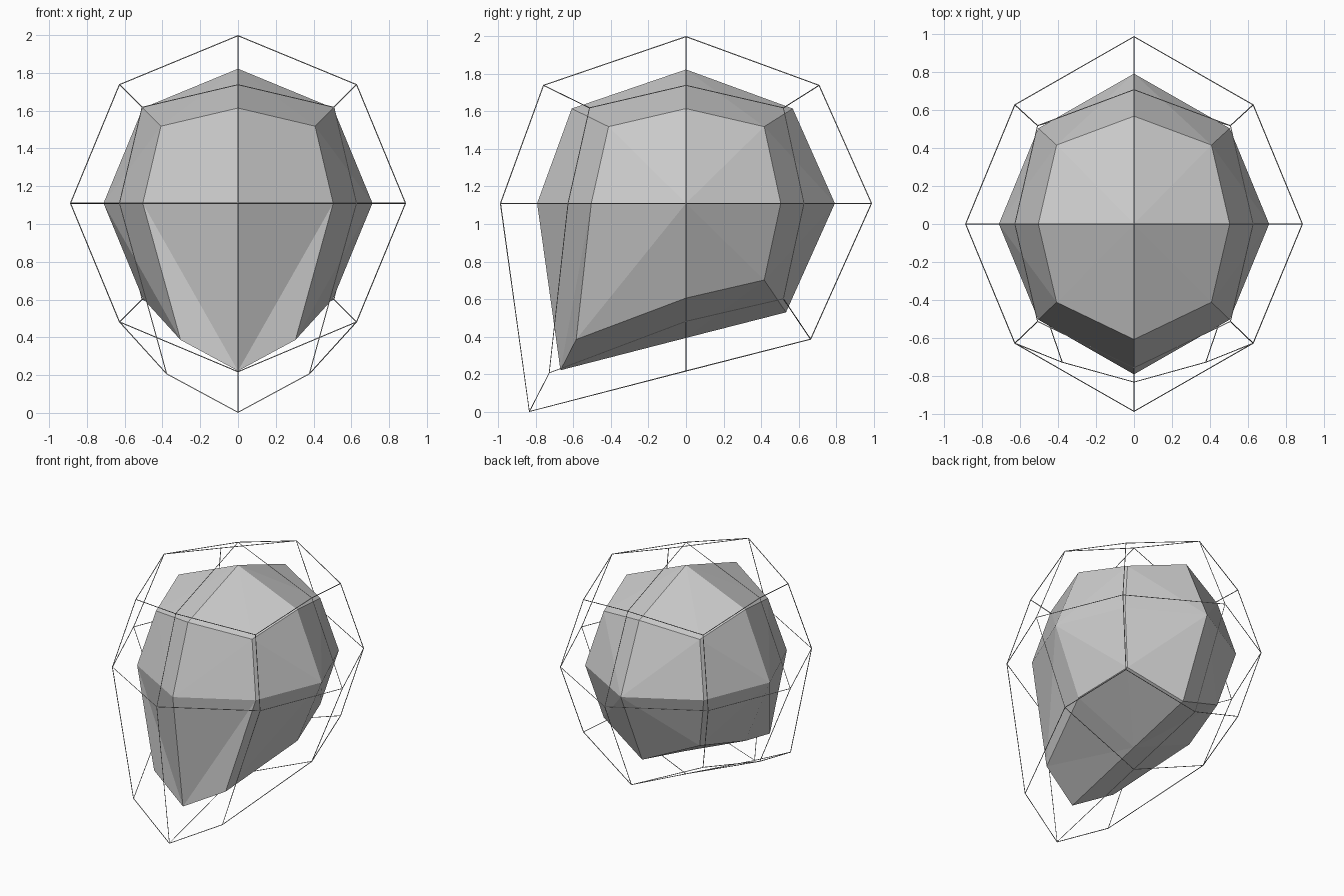
import bpy, bmesh
from mathutils import Vector

if "Cube" in bpy.data.objects:
    bpy.data.objects.remove(bpy.data.objects["Cube"])

CENTRE = Vector((0, 0, 1.11))

# Positions keyed by grid direction (|x|, y, z) of a once-divided cube
SHAPE = {
    (0, 0, 1): (0, 0, 2.0),       (0, 0, -1): (0, 0, 0.215),
    (1, 0, 0): (0.89, 0, 1.11),
    (0, -1, 0): (0, -0.99, 1.11), (0, 1, 0): (0, 0.99, 1.11),
    (1, 0, 1): (0.63, 0, 1.74),   (1, 0, -1): (0.63, 0, 0.48),
    (1, -1, 0): (0.63, -0.63, 1.11), (1, 1, 0): (0.63, 0.63, 1.11),
    (0, -1, 1): (0, -0.76, 1.74), (0, 1, 1): (0, 0.71, 1.74),
    (0, -1, -1): (0, -0.835, 0.0), (0, 1, -1): (0, 0.665, 0.385),
    (1, -1, 1): (0.51, -0.515, 1.62), (1, 1, 1): (0.51, 0.52, 1.62),
    (1, -1, -1): (0.38, -0.73, 0.205), (1, 1, -1): (0.51, 0.52, 0.60),
}


def head_form(name, scale, split):
    bm = bmesh.new()
    bmesh.ops.create_cube(bm, size=2)
    bmesh.ops.subdivide_edges(bm, edges=bm.edges[:], cuts=1, use_grid_fill=True)
    key = {v: tuple(round(c) for c in v.co) for v in bm.verts}
    for v, k in key.items():
        p = Vector(SHAPE[(abs(k[0]), k[1], k[2])])
        if k[0] < 0:
            p.x = -p.x
        v.co = CENTRE + (p - CENTRE) * scale
    if split:
        # Crease each quad: centre to corner, except the two chin fronts
        for f in bm.faces[:]:
            rank = {v: sum(map(abs, key[v])) for v in f.verts}
            chin = (all(key[v][1] == -1 for v in f.verts)
                    and any(key[v][2] == -1 for v in f.verts))
            ends = [v for v in f.verts if (rank[v] == 2) == chin]
            bmesh.utils.face_split(f, ends[0], ends[1])
    bmesh.ops.recalc_face_normals(bm, faces=bm.faces[:])
    mesh = bpy.data.meshes.new(name)
    bm.to_mesh(mesh)
    bm.free()
    ob = bpy.data.objects.new(name, mesh)
    bpy.context.collection.objects.link(ob)
    return ob


# Solid faceted head
head_form("head_core", 0.8, True)

# Thin wire cage around it
cage = head_form("wire_cage", 1.0, False)
wire = cage.modifiers.new("wire", 'WIREFRAME')
wire.thickness = 0.006
wire.offset = -1
wire.use_even_offset = True
wire.use_replace = True
